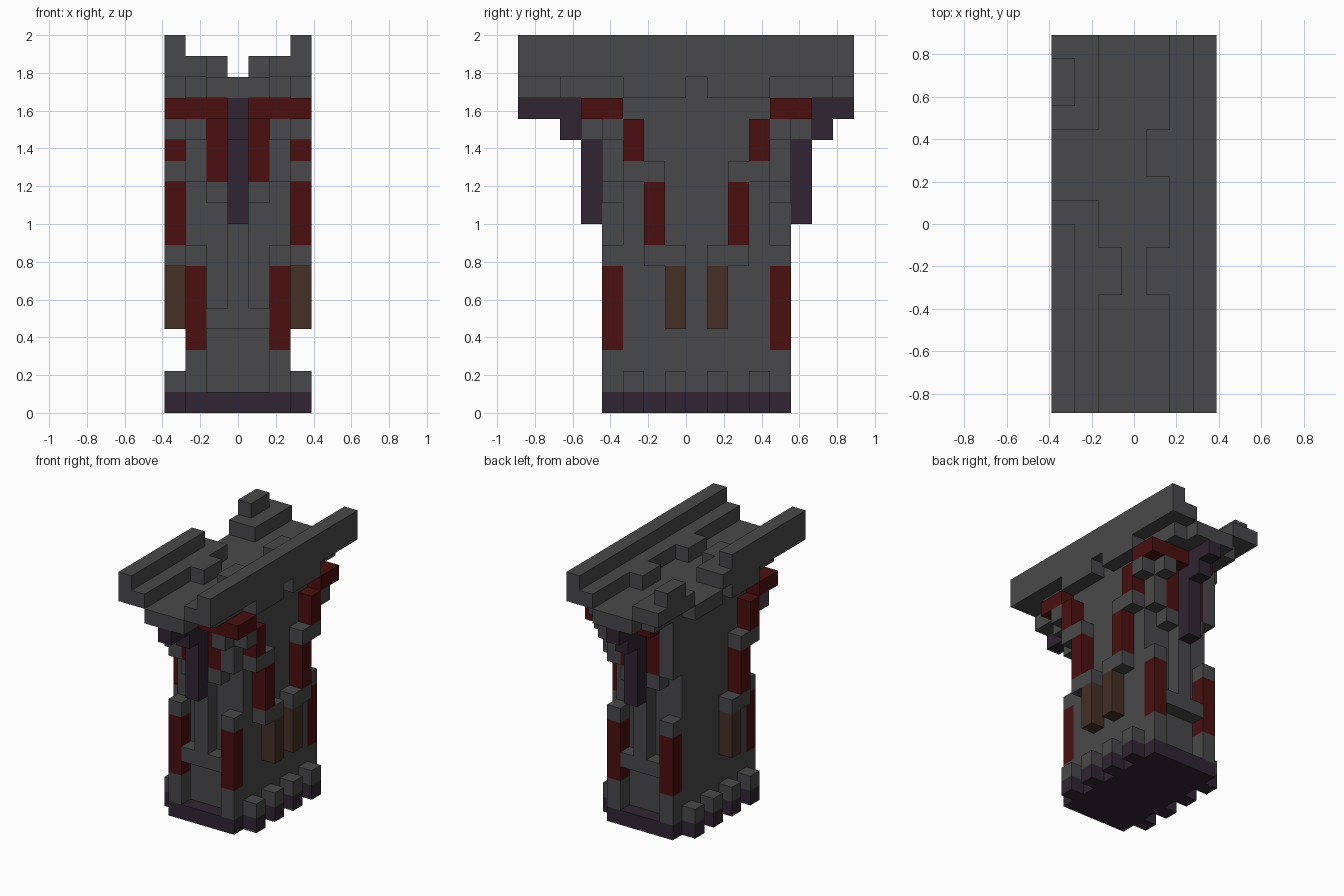
import bpy, bmesh, math
from mathutils import Vector

cube = bpy.data.objects.get("Cube")
if cube:
    bpy.data.objects.remove(cube, do_unlink=True)

U = 2 / 18                      # block size
NX, NY = 7, 16                  # blocks across and deep
MID = 8                         # middle row of the shaft


def material(name, rgb):
    m = bpy.data.materials.new(name)
    m.use_nodes = True
    m.diffuse_color = (*rgb, 1)
    m.node_tree.nodes["Principled BSDF"].inputs["Base Color"].default_value = (*rgb, 1)
    return m


STONE = material("dark grey stone", (0.066, 0.066, 0.070))
RED = material("deep red", (0.070, 0.005, 0.005))
PURPLE = material("dark purple", (0.030, 0.018, 0.033))
BROWN = material("brown", (0.060, 0.029, 0.019))

cells = {}                      # block position -> (part, material)


def box(part, mat, x, y, z):
    """Fill inclusive block ranges; a single number is one block."""
    spans = [(r, r) if isinstance(r, int) else r for r in (x, y, z)]
    spans = [range(min(s), max(s) + 1) for s in spans]
    for i in spans[0]:
        for j in spans[1]:
            for k in spans[2]:
                cells[i, j, k] = (part, mat)


def flip(r, total):
    return total - r if isinstance(r, int) else (total - r[0], total - r[1])


def mirrored(part, mat, x, y, z, skip_back_right=False):
    """Repeat a box on both sides and both ends of the shaft."""
    for side, fx in (("left", flip(x, NX - 1)), ("right", x)):
        for end, fy in (("front", y), ("back", flip(y, 2 * MID))):
            if skip_back_right and side == "right" and end == "back":
                continue
            box(f"{end}_{side}_{part}", mat, fx, fy, z)


# Shaft and base
box("shaft", STONE, (1, 5), (5, 11), (1, 14))
box("base", PURPLE, (1, 5), (4, 12), 0)
for side, x in (("right", 0), ("left", 6)):
    for y in range(5, 12, 2):
        box("base", PURPLE, x, y, 0)
        box(f"{side}_footings", STONE, x, y, 1)

# Corner posts with red bands
mirrored("post", STONE, 1, 4, (1, 7))
mirrored("post_band", RED, 1, 4, (3, 6))

# Niche ledge, rib and hanging purple spike at each end
for end, f in (("front", lambda r: r), ("back", lambda r: flip(r, 2 * MID))):
    box(f"{end}_ledge", STONE, (2, 4), f(4), 4)
    box(f"{end}_rib", STONE, 3, f(4), (5, 14))
    box(f"{end}_spike", PURPLE, 3, f(3), (9, 14))
    box(f"{end}_spike", PURPLE, 3, f(2), (13, 14))
    box(f"{end}_spike", PURPLE, 3, f((0, 1)) if end == "front" else 15, 14)

# Red hangings beside the spikes
mirrored("hanging_tip", STONE, 2, 4, 10)
mirrored("hanging", RED, 2, 4, (11, 14))
mirrored("hanging", RED, 2, 3, 14)

# Corbels under the platform
mirrored("corbel", STONE, 1, 4, (11, 14))
mirrored("corbel", STONE, 1, 3, 13, True)
mirrored("corbel", STONE, 0, 4, 13, True)
mirrored("corbel_band", RED, (0, 1), (3, 4), 14, True)

# Stepped branches down the side walls
mirrored("branch_upper", RED, 0, 5, (12, 13), True)
mirrored("branch_joint", STONE, 0, (5, 6), 11, True)
mirrored("branch_middle", RED, 0, 6, (8, 10), True)
mirrored("branch_elbow", STONE, 0, (6, 7), 7, True)
mirrored("branch_end", BROWN, 0, 7, (4, 6), True)

# Platform
box("platform", STONE, (2, 4), (0, 15), 15)
box("platform", STONE, (1, 5), (2, 14), 15)
for x in (0, 6):
    box("platform", STONE, x, (5, 7), 15)
    box("platform", STONE, x, (9, 11), 15)

# Left parapet, unbroken
box("left_parapet", STONE, (5, 6), (0, 15), 16)
box("left_parapet", STONE, 6, (0, 15), 17)
box("left_parapet", STONE, 4, (5, 6), 16)
box("left_parapet", STONE, 4, (10, 11), 16)

# Right parapet, broken in the middle
box("right_parapet", STONE, (0, 1), (0, 8), 16)
box("right_parapet", STONE, 0, (0, 7), 17)
box("right_parapet", STONE, 2, (5, 6), 16)
box("right_parapet_stub", STONE, (0, 1), (12, 15), 16)
box("right_parapet_stub", STONE, 0, (13, 14), 17)

# Skin each part with its exposed block faces
DIRS = [Vector(d) for d in ((1, 0, 0), (-1, 0, 0), (0, 1, 0),
                            (0, -1, 0), (0, 0, 1), (0, 0, -1))]
parts = {}
for pos, key in cells.items():
    parts.setdefault(key, []).append(pos)

for (part, mat), blocks in parts.items():
    bm = bmesh.new()
    for pos in blocks:
        centre = Vector(pos) + Vector((0.5 - NX / 2, 0.5 - NY / 2, 0.5))
        for n in DIRS:
            if tuple(int(a + b) for a, b in zip(pos, n)) in cells:
                continue
            u = Vector((n.y, n.z, n.x))
            v = n.cross(u)
            ring = [(-u - v), (u - v), (u + v), (-u + v)]
            bm.faces.new([bm.verts.new((centre + (n + c) / 2) * U) for c in ring])
    bmesh.ops.remove_doubles(bm, verts=bm.verts, dist=U / 100)
    bmesh.ops.dissolve_limit(bm, angle_limit=math.radians(1),
                             verts=bm.verts, edges=bm.edges)
    mesh = bpy.data.meshes.new(part)
    bm.to_mesh(mesh)
    bm.free()
    mesh.materials.append(mat)
    bpy.context.collection.objects.link(bpy.data.objects.new(part, mesh))
